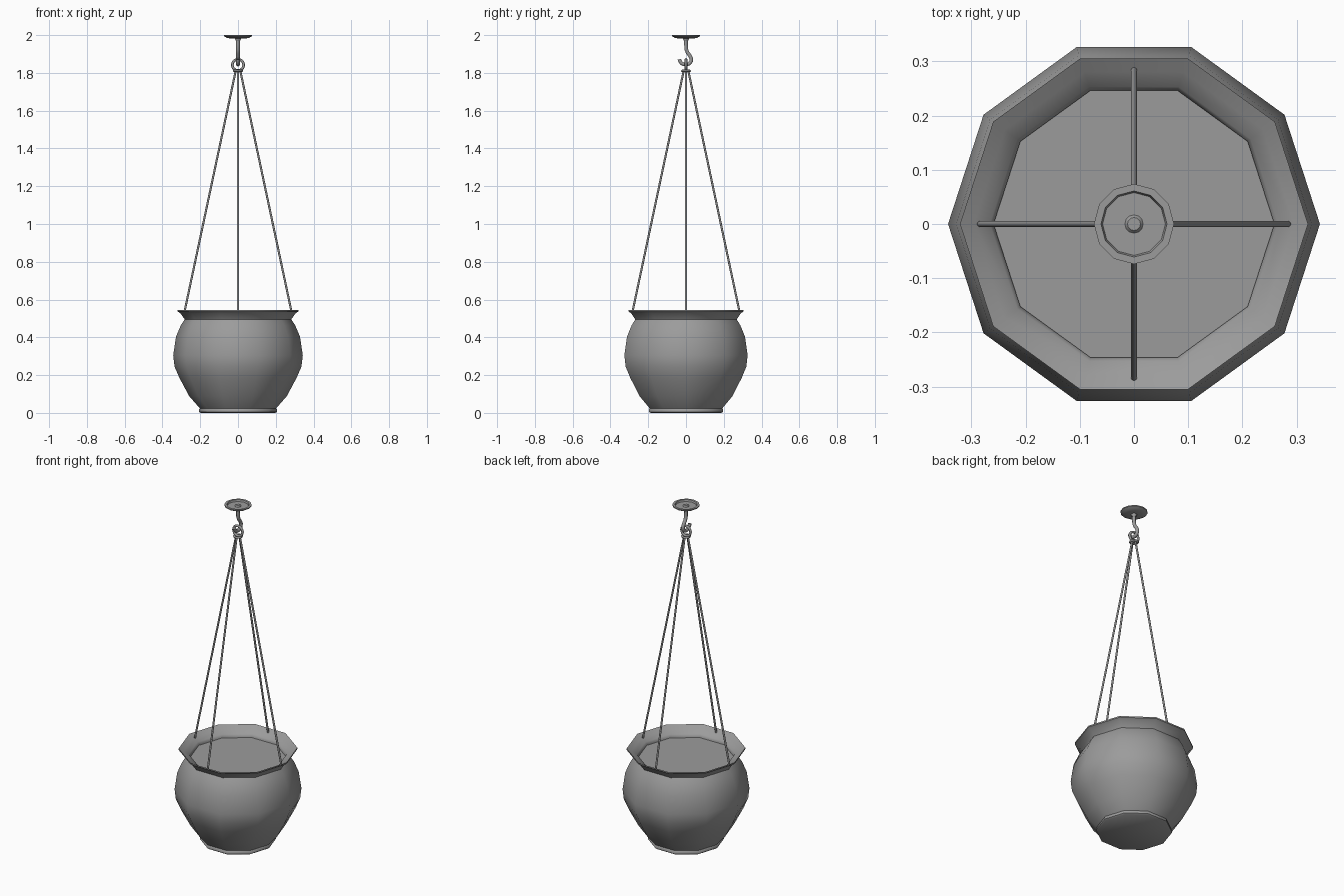
import bpy, bmesh, math
from mathutils import Vector

cube = bpy.data.objects.get("Cube")
if cube:
    bpy.data.objects.remove(cube, do_unlink=True)

grey = bpy.data.materials.new("plain_grey")
grey.use_nodes = True
colour = (0.33, 0.33, 0.33, 1)
grey.diffuse_color = colour
bsdf = grey.node_tree.nodes["Principled BSDF"]
bsdf.inputs["Base Color"].default_value = colour
bsdf.inputs["Roughness"].default_value = 0.7


def finish(name, bm, angle=40):
    """Turn a bmesh into a smooth-by-angle object."""
    bmesh.ops.recalc_face_normals(bm, faces=bm.faces)
    mesh = bpy.data.meshes.new(name)
    bm.to_mesh(mesh)
    bm.free()
    mesh.materials.append(grey)
    obj = bpy.data.objects.new(name, mesh)
    bpy.context.collection.objects.link(obj)
    bpy.ops.object.select_all(action='DESELECT')
    obj.select_set(True)
    bpy.context.view_layer.objects.active = obj
    bpy.ops.object.shade_smooth_by_angle(angle=math.radians(angle))
    return obj


def skin(bm, rings, cap=True, closed=False):
    """Bridge a list of vertex rings with quads."""
    n = len(rings[0])
    pairs = list(zip(rings, rings[1:]))
    if closed:
        pairs.append((rings[-1], rings[0]))
    for a, b in pairs:
        for i in range(n):
            j = (i + 1) % n
            bm.faces.new((a[i], a[j], b[j], b[i]))
    if cap and not closed:
        bm.faces.new(rings[0])
        bm.faces.new(rings[-1])


def lathe(name, profile, sides, angle=40):
    """Revolve (radius, z) points about z, with flat end caps."""
    bm = bmesh.new()
    rings = []
    for r, z in profile:
        rings.append([bm.verts.new((r * math.cos(t), r * math.sin(t), z))
                      for t in (2 * math.pi * i / sides for i in range(sides))])
    skin(bm, rings)
    return finish(name, bm, angle)


def tube(name, points, radius, sides, side_axis, closed=False):
    """Sweep a circle along a planar path whose plane normal is side_axis."""
    bm = bmesh.new()
    pts = [Vector(p) for p in points]
    axis = Vector(side_axis)
    rings = []
    for i, p in enumerate(pts):
        if closed:
            d = pts[(i + 1) % len(pts)] - pts[i - 1]
        else:
            d = pts[min(i + 1, len(pts) - 1)] - pts[max(i - 1, 0)]
        v = d.normalized().cross(axis)
        rings.append([bm.verts.new(p + radius * (math.cos(t) * axis + math.sin(t) * v))
                      for t in (2 * math.pi * k / sides for k in range(sides))])
    skin(bm, rings, closed=closed)
    return finish(name, bm, 50)


def circle(r, n):
    return [(r * math.cos(2 * math.pi * i / n), r * math.sin(2 * math.pi * i / n))
            for i in range(n)]


# Ten-sided pot: foot, round belly, neck, flared lip and inner wall
lathe("pot", [
    (0.198, 0.0), (0.206, 0.006), (0.206, 0.018), (0.202, 0.024),
    (0.258, 0.088), (0.310, 0.185), (0.336, 0.245), (0.343, 0.305),
    (0.328, 0.405), (0.302, 0.465), (0.282, 0.495),
    (0.305, 0.527), (0.321, 0.538), (0.321, 0.546),
    (0.295, 0.530), (0.266, 0.512), (0.259, 0.500), (0.259, 0.470)], 10)

# Soil filling the neck
lathe("soil", [(0.258, 0.476), (0.260, 0.493)], 10)

# Four straight hangers from the lip to the gathering ring
for label, dx, dy in (("left", 1, 0), ("right", -1, 0), ("back", 0, 1), ("front", 0, -1)):
    tube("hanger_" + label,
         [(0.284 * dx, 0.284 * dy, 0.532), (0.012 * dx, 0.012 * dy, 1.812)],
         0.0055, 8, (-dy, dx, 0))

# Flat ring gathering the hangers, and upright ring on the hook
tube("gathering_ring", [(x, y, 1.811) for x, y in circle(0.021, 14)], 0.006, 8, (0, 0, 1), True)
tube("hanging_ring", [(x, 0, 1.842 + z) for x, z in circle(0.030, 18)], 0.007, 8, (0, 1, 0), True)

# S-shaped hook
hook = [(0.0, 1.998), (0.0, 1.95), (0.001, 1.925), (0.008, 1.907), (0.020, 1.892),
        (0.028, 1.876), (0.027, 1.861), (0.018, 1.849), (0.004, 1.844),
        (-0.012, 1.845), (-0.025, 1.852), (-0.033, 1.864), (-0.035, 1.872)]
tube("hook", [(0, y, z) for y, z in hook], 0.010, 10, (1, 0, 0))

# Collar where the hook meets the plate
lathe("hook_collar", [(0.011, 1.968), (0.016, 1.980), (0.017, 1.992), (0.012, 1.998)], 12)

# Shallow ceiling dish, open at the top
lathe("ceiling_plate", [
    (0.040, 1.982), (0.060, 1.986), (0.074, 1.994), (0.074, 2.0),
    (0.061, 2.0), (0.058, 1.990)], 12)
